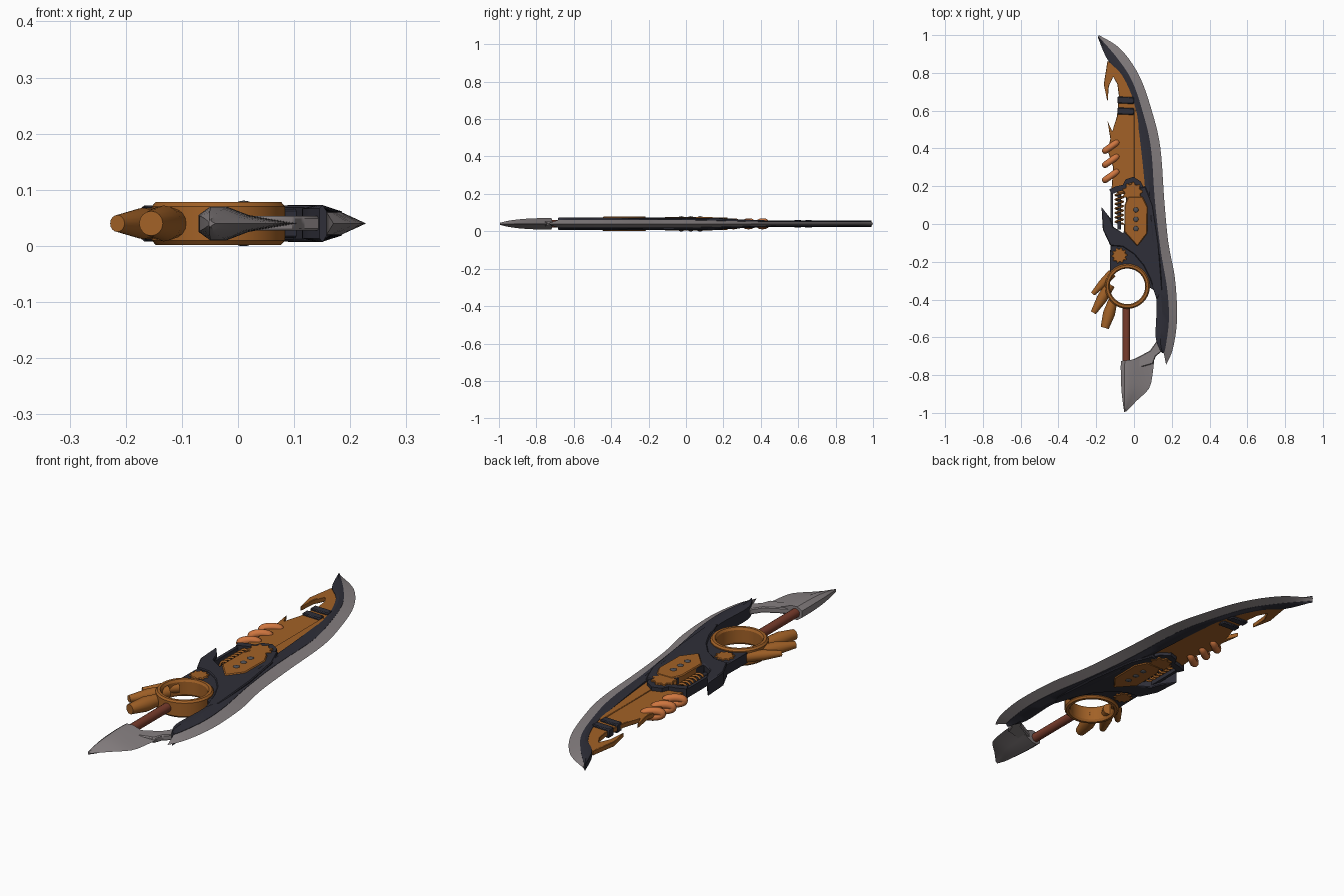
import bpy, bmesh
from math import sin, cos, pi, radians
from mathutils import Vector

if "Cube" in bpy.data.objects:
    bpy.data.objects.remove(bpy.data.objects["Cube"], do_unlink=True)

MID = 0.04  # height of the symmetry plane


def material(name, r, g, b):
    m = bpy.data.materials.new(name)
    m.use_nodes = True
    m.diffuse_color = (r, g, b, 1)
    m.node_tree.nodes["Principled BSDF"].inputs["Base Color"].default_value = (r, g, b, 1)
    return m


BRONZE = material("bronze", 0.36, 0.12, 0.02)
COPPER = material("bright copper", 0.62, 0.18, 0.05)
STEEL = material("steel grey", 0.24, 0.215, 0.22)
BLACK = material("blue black", 0.028, 0.028, 0.04)
LEATHER = material("red leather", 0.19, 0.045, 0.025)
RIVET = material("dark rivet", 0.08, 0.08, 0.09)


def finish(name, mesh, mat, smooth=30):
    ob = bpy.data.objects.new(name, mesh)
    bpy.context.collection.objects.link(ob)
    mesh.materials.clear()
    mesh.materials.append(mat)
    bpy.ops.object.select_all(action="DESELECT")
    ob.select_set(True)
    bpy.context.view_layer.objects.active = ob
    bpy.ops.object.shade_smooth_by_angle(angle=radians(smooth))
    return ob


def loft(name, sections, mat, closed=False):
    """Skin a row of equal cross-sections, given relative to the mid plane."""
    bm = bmesh.new()
    rings = [[bm.verts.new((p[0], p[1], p[2] + MID)) for p in s] for s in sections]
    n = len(rings[0])
    pairs = list(zip(rings, rings[1:]))
    if closed:
        pairs.append((rings[-1], rings[0]))
    else:
        bm.faces.new(rings[0])
        bm.faces.new(rings[-1])
    for a, b in pairs:
        for i in range(n):
            j = (i + 1) % n
            bm.faces.new((a[i], a[j], b[j], b[i]))
    bmesh.ops.recalc_face_normals(bm, faces=bm.faces)
    mesh = bpy.data.meshes.new(name)
    bm.to_mesh(mesh)
    bm.free()
    return finish(name, mesh, mat)


def slab(name, outline, half, mat, bevel=0.004):
    """Flat plate, equally thick above and below the mid plane."""
    ob = loft(name, [[(x, y, z) for x, y in outline] for z in (-half, half)], mat)
    if bevel:
        mod = ob.modifiers.new("chamfer", "BEVEL")
        mod.width = bevel
        mod.segments = 1
    return ob


def strap(name, path, width, half, mat):
    """Bar of rectangular section that follows a path."""
    pts = [Vector(p) for p in path]
    sections = []
    for i, p in enumerate(pts):
        t = (pts[min(i + 1, len(pts) - 1)] - pts[max(i - 1, 0)]).normalized()
        s = Vector((-t.y, t.x)) * width / 2
        a, b = p + s, p - s
        sections.append([(*a, half), (*b, half), (*b, -half), (*a, -half)])
    return loft(name, sections, mat)


def wire(name, path, radius, mat, cyclic=False):
    cu = bpy.data.curves.new(name, "CURVE")
    cu.dimensions = "3D"
    cu.bevel_depth = radius
    cu.bevel_resolution = 3
    cu.use_fill_caps = True
    sp = cu.splines.new("POLY")
    sp.points.add(len(path) - 1)
    for p, co in zip(sp.points, path):
        p.co = (co[0], co[1], co[2] + MID, 1)
    sp.use_cyclic_u = cyclic
    tmp = bpy.data.objects.new("tmp", cu)
    mesh = bpy.data.meshes.new_from_object(tmp)
    bpy.data.objects.remove(tmp)
    return finish(name, mesh, mat, 50)


def taper(name, a, b, radii, mat, sides=16):
    """Round bar between two points on the mid plane."""
    a, b = Vector(a), Vector(b)
    t = (b - a).normalized()
    s = Vector((-t.y, t.x))
    sections = []
    for i, r in enumerate(radii):
        c = a.lerp(b, i / (len(radii) - 1))
        ring = [2 * pi * k / sides for k in range(sides)]
        sections.append([(*(c + s * r * cos(u)), r * sin(u)) for u in ring])
    return loft(name, sections, mat)


def gear(name, cx, cy, r, half, teeth, mat):
    outline = []
    for k in range(teeth * 4):
        u, q = 2 * pi * k / (teeth * 4), r if k % 4 < 2 else r * 0.8
        outline.append((cx + q * cos(u), cy + q * sin(u)))
    return slab(name, outline, half, mat, 0.002)


def smooth_rows(rows, steps=5):
    """Catmull-Rom interpolation of rows of numbers."""
    out = []
    for i in range(len(rows) - 1):
        a, b, c, d = (rows[min(max(i + k, 0), len(rows) - 1)] for k in (-1, 0, 1, 2))
        for s in range(steps):
            t = s / steps
            out.append([q + t * ((r - p) + t * (2*p - 5*q + 4*r - w + t * (3*(q - r) + w - p))/1) / 2
                        for p, q, r, w in zip(a, b, c, d)])
    return out + [rows[-1]]


# Long blade: inner line, colour boundary and cutting line of the spine
blade = smooth_rows([
    (-.192, .99, -.188, .993, -.186, 1.0),
    (-.14, .87, -.09, .88, -.07, .925),
    (-.065, .79, -.01, .757, .03, .78),
    (-.005, .66, .05, .58, .10, .58),
    (.025, .5, .09, .4, .14, .4),
    (.06, .17, .11, .13, .16, .13),
    (.07, -.1, .14, -.13, .182, -.1),
    (.10, -.3, .175, -.34, .217, -.29),
    (.12, -.42, .185, -.5, .228, -.5),
    (.115, -.6, .17, -.635, .206, -.66),
    (.145, -.68, .158, -.685, .17, -.745)])
spine, edge = [], []
for xi, yi, xm, ym, xo, yo in blade:
    h = 0.033 - 0.016 * min(max((ym - 0.02) / 0.4, 0), 1)
    xc, yc = xi + (xm - xi) * 0.45, yi + (ym - yi) * 0.45
    spine.append([(xi, yi, .8*h), (xc, yc, h), (xm, ym, .65*h),
                  (xm, ym, -.65*h), (xc, yc, -h), (xi, yi, -.8*h)])
    edge.append([(xm, ym, .6*h), (xo, yo, 0), (xm, ym, -.6*h)])
loft("blade_spine", spine, BLACK)
loft("cutting_edge", edge, STEEL)

# Bronze inner plate with hooked tip and a raised step beside the spine
slab("inner_plate", [
    (-.14, .865), (-.16, .74), (-.14, .645), (-.133, .73), (-.11, .78), (-.088, .74),
    (-.08, .68), (-.09, .57), (-.115, .49), (-.14, .545), (-.125, .45), (-.14, .39),
    (-.11, .3), (-.12, .17), (.07, .14), (.06, .3), (.04, .5), (.01, .66), (-.06, .8)],
    0.011, BRONZE, 0.002)
slab("plate_step", [(0, .6), (0, .18), (.07, .18), (.045, .45), (.02, .6)], 0.014, BRONZE, 0.002)

# Black bands across the upper plate
for i, y in enumerate((.655, .597)):
    slab(f"plate_band_{i + 1}", [(-.088, y - .016), (0, y - .02), (0, y + .016), (-.088, y + .02)],
         0.02, BLACK)

# Copper links wrapped around the back of the plate
for i, y in enumerate((.41, .335, .255)):
    ring = [2 * pi * k / 24 for k in range(24)]
    wire(f"copper_link_{i + 1}", [(-.122 + .031 * cos(u), y + .022 * cos(u), .013 * sin(u))
                                  for u in ring], 0.017, COPPER, True)

# Black guard with its rear spike, sweeping into the spine
slab("guard", [
    (-.172, .09), (-.165, -.03), (-.125, -.115), (-.06, -.12), (0, -.16), (.05, -.22),
    (.085, -.29), (.12, -.4), (.15, -.35), (.13, -.1), (.10, .1), (.06, .2), (-.04, .17),
    (-.055, -.05), (-.11, -.015), (-.125, .03)], 0.032, BLACK)
RX, RY = -.035, -.33
arc = [(RX + .108 * cos(radians(a)), RY + .108 * sin(radians(a))) for a in range(0, 151, 15)]
slab("gear_block", arc + [(-.125, -.1), (-.04, -.1), (.06, -.18), (.12, -.36)], 0.026, BLACK)
gear("lower_gear", -.077, -.167, .042, .031, 10, BRONZE)

# Frame around the mechanism
strap("frame_top", [(-.125, .17), (-.09, .185), (-.05, .195), (-.035, .225), (-.005, .235),
                    (.025, .215), (.04, .18), (.055, .13)], 0.03, 0.028, BLACK)
strap("frame_bar", [(-.118, .18), (-.118, -.03)], 0.014, 0.02, BLACK)
gear("upper_gear", -.008, .168, .054, .034, 9, BRONZE)

# Coil spring on its pin
wire("spring", [(-.078 + .02 * cos(k * pi / 6), .165 - .165 * k / 84, .02 * sin(k * pi / 6))
                for k in range(85)], 0.005, BRONZE)
taper("spring_pin", (-.078, .18), (-.078, -.03), (.009, .009), BLACK)

# Bronze cover with rivets on both faces
slab("cover_plate", [(-.03, .145), (-.05, .1), (-.052, -.04), (.018, -.118), (.07, -.05),
                     (.072, .09), (.045, .145)], 0.036, BRONZE)
for side in (-1, 1):
    for i, y in enumerate((.075, .025, -.025)):
        bm = bmesh.new()
        bmesh.ops.create_uvsphere(bm, u_segments=16, v_segments=8, radius=.014)
        for v in bm.verts:
            v.co = (v.co.x + .01, v.co.y + y, v.co.z * .4 + MID + side * .035)
        me = bpy.data.meshes.new("rivet")
        bm.to_mesh(me)
        bm.free()
        finish(f"rivet_{'top' if side > 0 else 'bottom'}_{i + 1}", me, RIVET, 60)

# Large ring
half_profile = [(.094, .028), (.1, .038), (.112, .038), (.119, .03)]
profile = half_profile + [(r, -z) for r, z in reversed(half_profile)]
loft("grip_ring", [[(RX + r * cos(u), RY + r * sin(u), z) for r, z in profile]
                   for u in (2 * pi * k / 64 for k in range(64))], BRONZE, closed=True)

# Exhaust-like spikes fanning out from the ring
for i, (a, b, radii) in enumerate((
        ((-.115, -.26), (-.218, -.37), (.024, .022, .012)),
        ((-.125, -.32), (-.215, -.47), (.026, .028, .015)),
        ((-.11, -.40), (-.155, -.55), (.024, .032, .022)))):
    taper(f"spike_{i + 1}", a, b, radii, BRONZE)

# Handle rod
taper("handle_rod", (-.04, -.435), (-.04, -.75), (.02, .02), LEATHER)

# Pommel blade and the arm joining it to the spine
pommel = []
for xl, yl, xr, yr, h in smooth_rows([
        (-.07, -.725, .108, -.705, .03), (-.07, -.79, .099, -.79, .03),
        (-.067, -.87, .08, -.87, .026), (-.06, -.94, .015, -.935, .018),
        (-.052, -.995, -.04, -.992, .006)], 3):
    L, R = Vector((xl, yl)), Vector((xr, yr))
    top = [(*L.lerp(R, t), h * f) for t, f in ((0, .5), (.12, 1), (.28, 1), (.5, .5))]
    pommel.append(top + [(xr, yr, 0)] + [(x, y, -z) for x, y, z in reversed(top)])
loft("pommel_blade", pommel, STEEL)
slab("pommel_arm", [(-.015, -.722), (.03, -.70), (.085, -.67), (.12, -.62), (.152, -.67),
                    (.115, -.70), (.10, -.74), (.03, -.76)], 0.013, STEEL)
